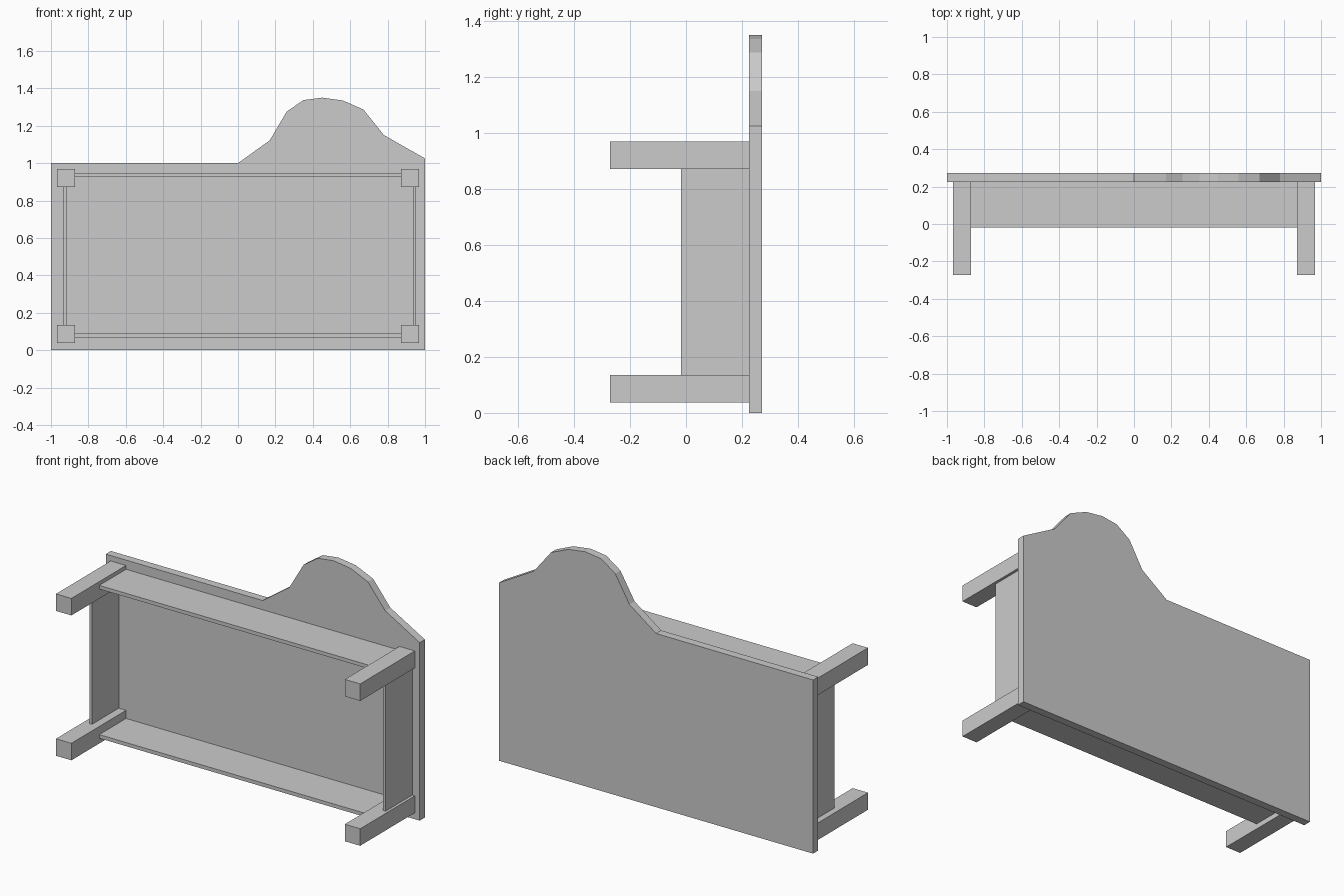
import bpy, bmesh

if "Cube" in bpy.data.objects:
    bpy.data.objects.remove(bpy.data.objects["Cube"])

FRONT, BACK = 0.225, 0.272      # faces of the table top panel
LEG_END, RAIL_END = -0.272, -0.018


def extrude_profile(name, pts, y0, y1):
    """Solid made from an x-z outline, extruded from y0 to y1."""
    bm = bmesh.new()
    face = bm.faces.new([bm.verts.new((x, y0, z)) for x, z in pts])
    new = bmesh.ops.extrude_face_region(bm, geom=[face])["geom"]
    bmesh.ops.translate(bm, vec=(0, y1 - y0, 0),
                        verts=[v for v in new if isinstance(v, bmesh.types.BMVert)])
    bmesh.ops.recalc_face_normals(bm, faces=bm.faces)
    mesh = bpy.data.meshes.new(name)
    bm.to_mesh(mesh)
    bm.free()
    obj = bpy.data.objects.new(name, mesh)
    bpy.context.collection.objects.link(obj)
    return obj


def bar(name, x0, x1, z0, z1, y0):
    """Rectangular bar standing out from the panel's front face."""
    return extrude_profile(name, [(x0, z0), (x1, z0), (x1, z1), (x0, z1)], y0, FRONT)


# Table top on its side, with the curved bulge along one edge
outline = [(-1, 0), (1, 0), (1, 1.025), (0.78, 1.15), (0.67, 1.287),
           (0.56, 1.335), (0.45, 1.35), (0.35, 1.337), (0.26, 1.275),
           (0.17, 1.122), (0, 1), (-1, 1)]
extrude_profile("table_top", outline, FRONT, BACK)

# Four square legs
for side, x in (("left", -0.92), ("right", 0.92)):
    for level, z in (("lower", 0.086), ("upper", 0.92)):
        bar(f"{level}_{side}_leg", x - 0.049, x + 0.049, z - 0.049, z + 0.049, LEG_END)

# Thin apron rails between the legs
for level, z in (("lower", 0.067), ("upper", 0.926)):
    bar(f"{level}_rail", -0.871, 0.871, z, z + 0.021, RAIL_END)
for side, x in (("left", -0.934), ("right", 0.936)):
    bar(f"{side}_rail", x, x + 0.017, 0.135, 0.871, RAIL_END)
